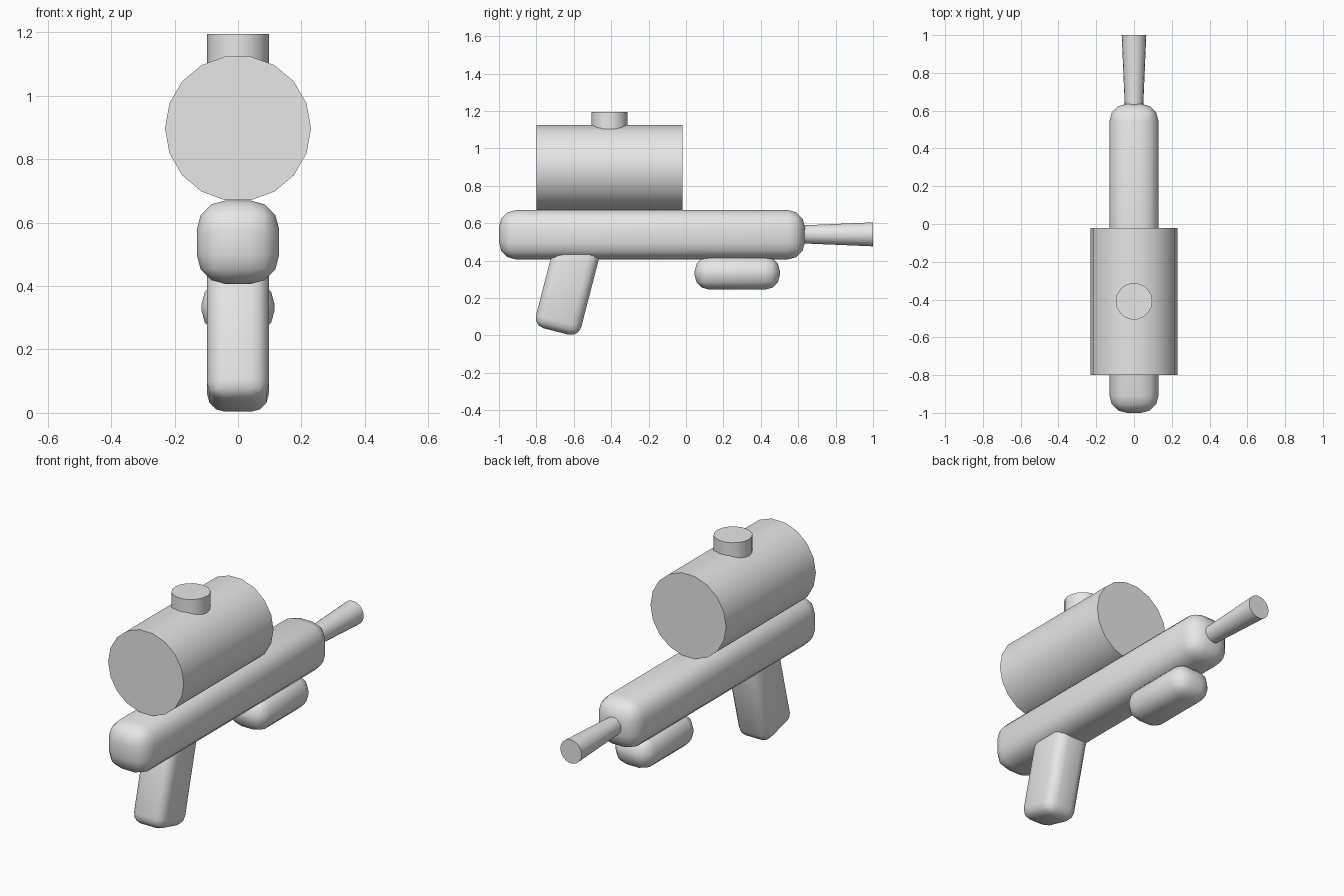
import bpy, bmesh, math
from mathutils import Matrix, Vector

if "Cube" in bpy.data.objects:
    bpy.data.objects.remove(bpy.data.objects["Cube"])

grey = bpy.data.materials.new("light grey plastic")
grey.diffuse_color = (0.8, 0.8, 0.8, 1)
grey.use_nodes = True
grey.node_tree.nodes["Principled BSDF"].inputs["Base Color"].default_value = grey.diffuse_color


def finish(name, bm):
    mesh = bpy.data.meshes.new(name)
    bmesh.ops.recalc_face_normals(bm, faces=bm.faces[:])
    bm.to_mesh(mesh)
    bm.free()
    mesh.materials.append(grey)
    ob = bpy.data.objects.new(name, mesh)
    bpy.context.collection.objects.link(ob)
    bpy.ops.object.select_all(action='DESELECT')
    ob.select_set(True)
    bpy.context.view_layer.objects.active = ob
    bpy.ops.object.shade_smooth_by_angle(angle=math.radians(40))
    return ob


def rounded_box(name, centre, size, bevel, tilt=0):
    bm = bmesh.new()
    bmesh.ops.create_cube(bm, size=1, matrix=Matrix.Diagonal((*size, 1)))
    bmesh.ops.bevel(bm, geom=bm.edges[:], offset=bevel, segments=3,
                    profile=0.5, affect='EDGES')
    bm.transform(Matrix.Translation(centre) @ Matrix.Rotation(math.radians(tilt), 4, 'X'))
    return finish(name, bm)


def tube(name, start, end, r1, r2, sides=18):
    """Closed cylinder or cone from start to end, with a vertex on the +x side."""
    a, b = Vector(start), Vector(end)
    axis = (b - a).normalized()
    u = Vector((1, 0, 0))
    v = axis.cross(u)
    bm = bmesh.new()
    rings = []
    for c, r in ((a, r1), (b, r2)):
        rings.append([bm.verts.new(c + r * (math.cos(t) * u + math.sin(t) * v))
                      for t in (2 * math.pi * i / sides for i in range(sides))])
    for i in range(sides):
        j = (i + 1) % sides
        bm.faces.new((rings[0][i], rings[0][j], rings[1][j], rings[1][i]))
    for ring in rings:
        bm.faces.new(ring)
    return finish(name, bm)


# Long rounded body
rounded_box("body", (0, -0.182, 0.538), (0.26, 1.636, 0.264), 0.092)

# Tilted handle, its top buried in the body
tilt = math.radians(14.5)
length = 0.5
grip_centre = (0, -0.695 + math.sin(tilt) * length / 2, 0.021 + math.cos(tilt) * length / 2)
rounded_box("handle", grip_centre, (0.194, 0.25, length), 0.056, -14.5)

# Pump grip under the front of the body
rounded_box("pump_grip", (0, 0.274, 0.333), (0.23, 0.456, 0.176), 0.078)

# Water tank and its filler cap
tube("tank", (0, -0.80, 0.897), (0, -0.02, 0.897), 0.23, 0.23)
tube("filler_cap", (0, -0.409, 1.03), (0, -0.409, 1.195), 0.097, 0.097)

# Flared nozzle
tube("nozzle", (0, 0.58, 0.54), (0, 1.0, 0.54), 0.047, 0.065)
